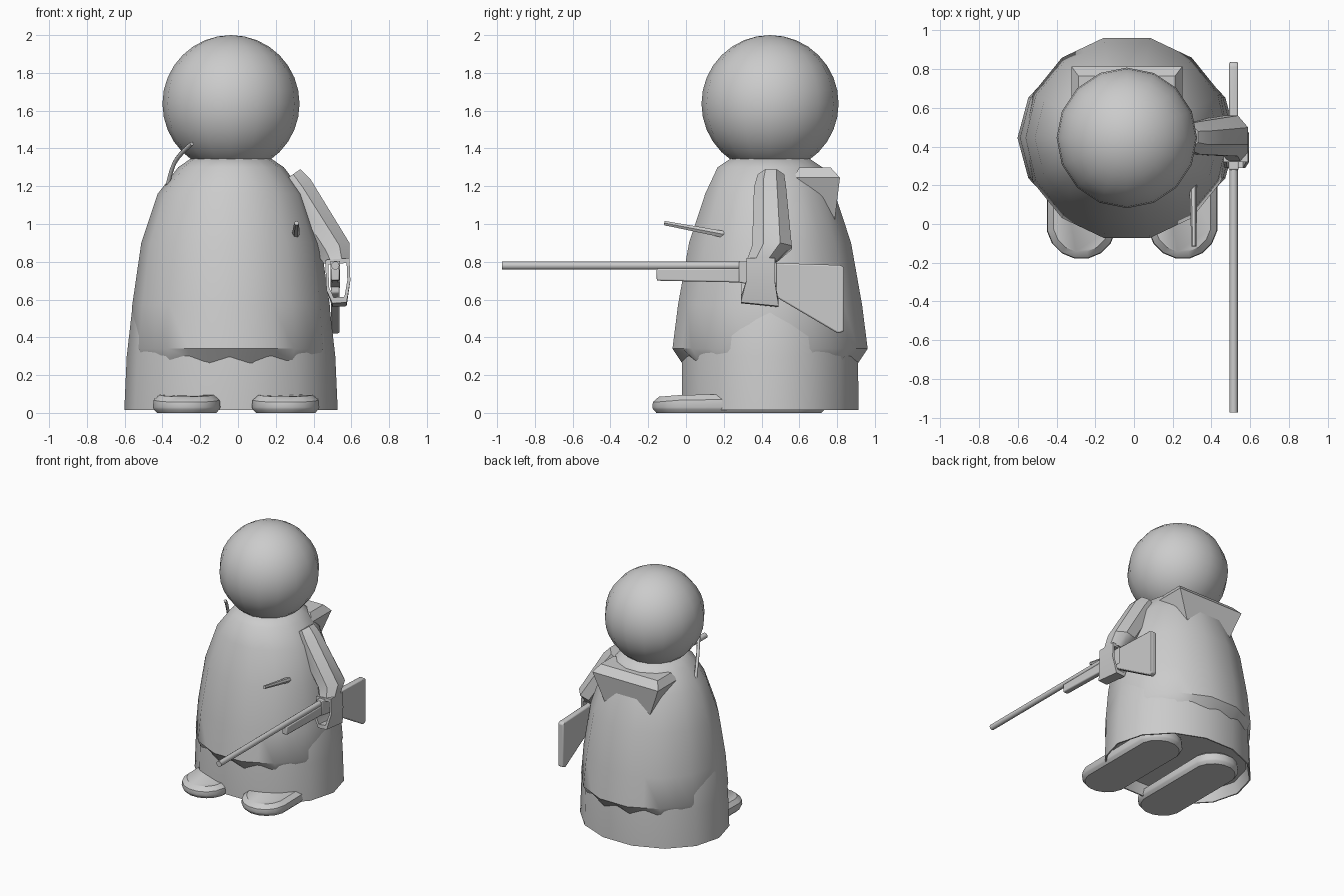
import bpy, bmesh
from math import sin, cos, pi, radians
from mathutils import Vector

if "Cube" in bpy.data.objects:
    bpy.data.objects.remove(bpy.data.objects["Cube"])

CX, CY = -0.037, 0.445   # vertical axis of the figure


def finish(name, bm, smooth=40):
    bmesh.ops.recalc_face_normals(bm, faces=bm.faces)
    me = bpy.data.meshes.new(name)
    bm.to_mesh(me)
    bm.free()
    ob = bpy.data.objects.new(name, me)
    bpy.context.collection.objects.link(ob)
    bpy.ops.object.select_all(action='DESELECT')
    ob.select_set(True)
    bpy.context.view_layer.objects.active = ob
    if smooth:
        bpy.ops.object.shade_smooth_by_angle(angle=radians(smooth))
    return ob


def loft(name, rings, cap_start=True, cap_end=True, smooth=40):
    bm = bmesh.new()
    vs = [[bm.verts.new(p) for p in r] for r in rings]
    for a, b in zip(vs, vs[1:]):
        for i in range(len(a)):
            j = (i + 1) % len(a)
            bm.faces.new((a[i], a[j], b[j], b[i]))
    if cap_start:
        bm.faces.new(vs[0])
    if cap_end:
        bm.faces.new(vs[-1])
    return finish(name, bm, smooth)


def slab(name, outline, x0, x1, bevel=0.0):
    """Extrude a (y, z) outline between two x positions."""
    ob = loft(name, [[(x, y, z) for y, z in outline] for x in (x0, x1)])
    if bevel:
        m = ob.modifiers.new("edge", 'BEVEL')
        m.width, m.segments = bevel, 2
    return ob


def oval(z, rx, ry, n=14, cx=CX, cy=CY):
    return [(cx + rx * cos(2 * pi * i / n), cy + ry * sin(2 * pi * i / n), z)
            for i in range(n)]


def split(ring):
    """Insert edge midpoints so the hem can wave."""
    out = []
    for i, p in enumerate(ring):
        q = Vector(ring[(i + 1) % len(ring)])
        out += [tuple(p), tuple((Vector(p) + q) / 2)]
    return out


def rod(name, a, b, r1, r2, n=8):
    a, b = Vector(a), Vector(b)
    rot = (b - a).to_track_quat('Z', 'Y')
    rings = [[p + rot @ Vector((r * cos(2 * pi * i / n), r * sin(2 * pi * i / n), 0))
              for i in range(n)] for p, r in ((a, r1), (b, r2))]
    return loft(name, rings)


# head
bm = bmesh.new()
bmesh.ops.create_uvsphere(bm, u_segments=16, v_segments=16, radius=0.363)
bmesh.ops.translate(bm, verts=bm.verts, vec=(CX, CY, 1.637))
finish("head", bm, 60)

# under-skirt, recessed underneath
loft("under_skirt", [oval(0.10, 0.53, 0.45), oval(0.015, 0.555, 0.47), oval(0.015, 0.565, 0.48),
                     oval(0.30, 0.552, 0.478), oval(0.58, 0.52, 0.45), oval(0.75, 0.45, 0.40)])

# cloak with a wavy, tucked-in hem
profile = [(1.355, 0.2, 0.2), (1.3, 0.28, 0.285), (1.16, 0.388, 0.352), (0.9, 0.475, 0.44),
           (0.57, 0.523, 0.5), (0.34, 0.538, 0.53), (0.27, 0.512, 0.47)]
cloak = [split(oval(*p)) for p in profile]
cloak[-1] = [(x, y, z + (0.018 if i % 2 else -0.018)) for i, (x, y, z) in enumerate(cloak[-1])]
loft("cloak", cloak, cap_end=False)

# long rounded shoes
for side, x in (("left", -0.272), ("right", 0.252)):
    rings = []
    for z, s in ((0.0, 0.88), (0.018, 0.97), (0.03, 1.0), (0.068, 0.98), (0.095, 0.8)):
        ring = []
        for i in range(16):
            a = 2 * pi * (i + 0.5) / 16
            straight = 0.28 if sin(a) > 0 else -0.28
            y = 0.28 + straight + 0.182 * s * sin(a)
            lift = 0.02 * min(1, max(0, (y + 0.15) / 0.25)) - 0.01 if z > 0.06 else 0
            ring.append((x + 0.182 * s * cos(a), y, z + lift))
        rings.append(ring)
    loft(side + "_shoe", rings)

# backpack sinking into the cloak
box = [(1.3, 0.25, 0.6, 0.765), (1.245, 0.287, 0.57, 0.815),
       (1.0, 0.19, 0.6, 0.785), (0.85, 0.14, 0.6, 0.74)]
loft("backpack", [[(CX - w, y0, z), (CX + w, y0, z), (CX + w, y1, z), (CX - w, y1, z)]
                  for z, w, y0, y1 in box], smooth=0)

# sleeve: octagonal sections between an inner and an outer (x, z) point
sections = [(0.20, 1.20, 0.33, 1.29, 0.38, 0.52), (0.24, 1.10, 0.385, 1.235, 0.36, 0.53),
            (0.41, 0.85, 0.59, 0.90, 0.35, 0.56), (0.455, 0.79, 0.59, 0.81, 0.32, 0.48)]
rings = []
for x0, z0, x1, z1, y0, y1 in sections:
    ring = []
    for i in range(8):
        a = 2 * pi * (i + 0.5) / 8
        t = 0.5 + 0.5 * cos(a) / cos(pi / 8)
        s = 0.5 + 0.5 * sin(a) / cos(pi / 8)
        ring.append((x0 + (x1 - x0) * t, y0 + (y1 - y0) * s, z0 + (z1 - z0) * t))
    rings.append(ring)
loft("sleeve", rings)

# hand: a hoop closed round the grip
hoop = [(0.462, 0.81), (0.468, 0.65), (0.50, 0.58), (0.575, 0.585), (0.595, 0.70), (0.59, 0.82)]
mid = Vector((0.528, 0.71))
inner = [mid + (Vector(p) - mid) * 0.76 for p in hoop]


def hoop_ring(pts, back):
    # the lower edge leans back along the grip
    return [(x, (0.47 if back else 0.32) - (0.03 if z < 0.7 and not back else 0)
             + (0.02 if z < 0.7 and back else 0) - 0.0 * x,
             z - (0.02 if z < 0.62 and back else 0)) for x, z in pts]


loft("hand", [hoop_ring(hoop, False), hoop_ring(hoop, True), hoop_ring(inner, True),
              hoop_ring(inner, False), hoop_ring(hoop, False)], False, False, 30)

# long gun
GX = 0.515
rod("gun_barrel", (GX, -0.975, 0.78), (GX, 0.32, 0.78), 0.022, 0.022, 10)
slab("gun_forestock", [(-0.155, 0.765), (0.3, 0.765), (0.3, 0.69), (-0.155, 0.7)],
     GX - 0.022, GX + 0.022, 0.008)
slab("gun_receiver", [(0.28, 0.805), (0.48, 0.795), (0.48, 0.66), (0.28, 0.69)],
     GX - 0.026, GX + 0.026, 0.006)
slab("gun_stock", [(0.44, 0.795), (0.82, 0.782), (0.837, 0.77), (0.837, 0.432),
                   (0.805, 0.42), (0.44, 0.635)], GX - 0.023, GX + 0.023, 0.008)

# stick poking out of the chest
rod("chest_stick", (0.305, 0.27, 0.932), (0.31, -0.115, 1.005), 0.022, 0.013, 6)

# thin curved tube at the neck
path = [(-0.375, 0.42, 1.19), (-0.355, 0.37, 1.29), (-0.31, 0.29, 1.37), (-0.245, 0.19, 1.425)]
cu = bpy.data.curves.new("neck_tube", 'CURVE')
cu.dimensions = '3D'
cu.bevel_depth, cu.bevel_resolution, cu.use_fill_caps = 0.012, 1, True
sp = cu.splines.new('NURBS')
sp.points.add(len(path) - 1)
for pt, p in zip(sp.points, path):
    pt.co = (*p, 1)
sp.use_endpoint_u, sp.order_u, sp.resolution_u = True, 3, 4
bpy.context.collection.objects.link(bpy.data.objects.new("neck_tube", cu))
